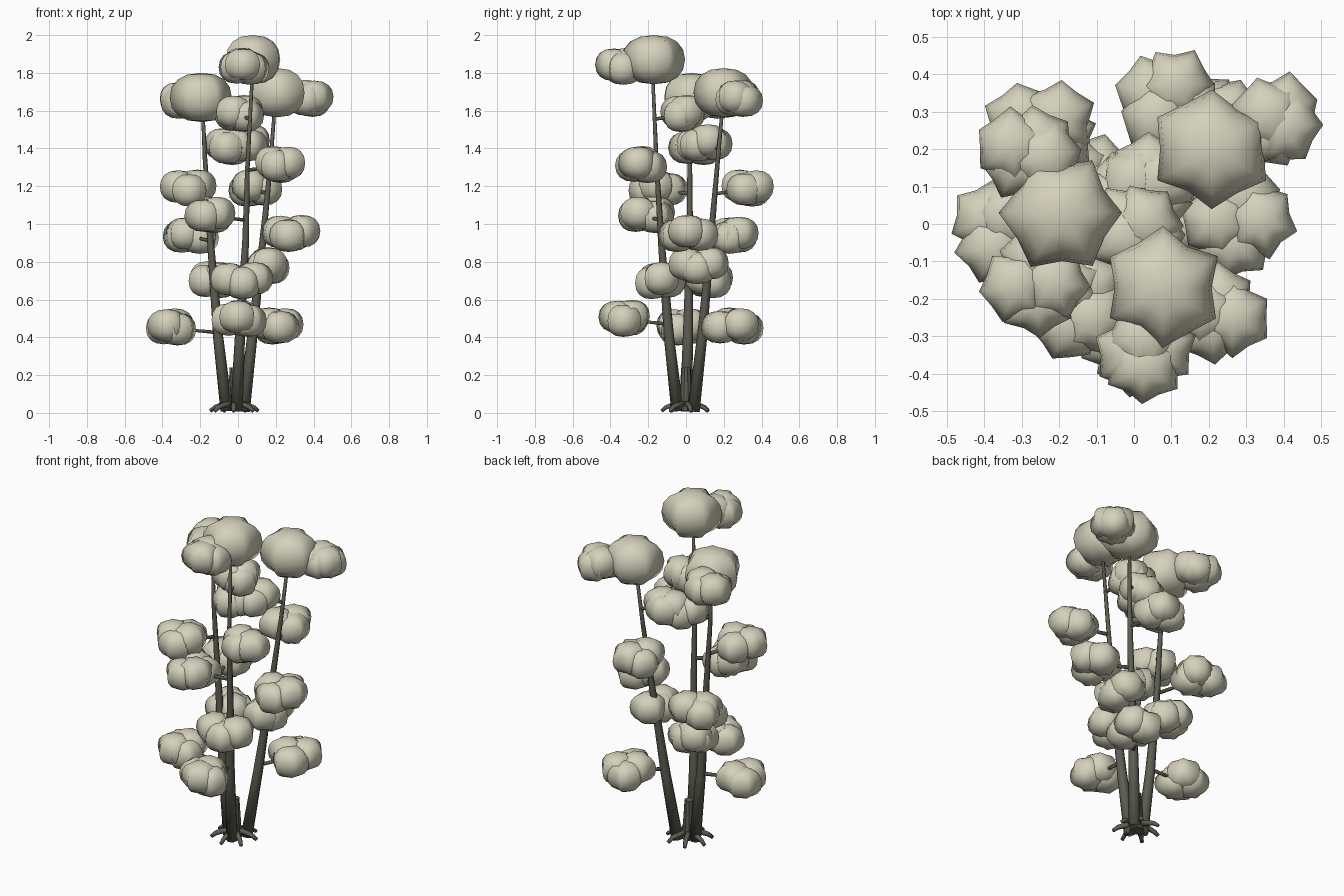
import bpy, bmesh, math, random
from mathutils import Vector

if "Cube" in bpy.data.objects:
    bpy.data.objects.remove(bpy.data.objects["Cube"])

random.seed(4)


def material(name, rgb):
    m = bpy.data.materials.new(name)
    m.diffuse_color = (*rgb, 1)
    m.use_nodes = True
    m.node_tree.nodes["Principled BSDF"].inputs["Base Color"].default_value = m.diffuse_color
    return m


LEAF = material("leaf", (.66, .64, .50))
BARK = material("bark", (.11, .11, .085))


def finish(name, bm, mat):
    me = bpy.data.meshes.new(name)
    bm.to_mesh(me)
    bm.free()
    for p in me.polygons:
        p.use_smooth = True
    me.materials.append(mat)
    ob = bpy.data.objects.new(name, me)
    bpy.context.collection.objects.link(ob)
    return ob


def add_tube(bm, pts, radii, sides=8):
    # tapered tube with capped ends
    pts = [Vector(p) for p in pts]
    rings = []
    for i, p in enumerate(pts):
        d = (pts[min(i + 1, len(pts) - 1)] - pts[max(i - 1, 0)]).normalized()
        ref = Vector((1, 0, 0)) if abs(d.z) > 0.8 else Vector((0, 0, 1))
        u = d.cross(ref).normalized()
        v = d.cross(u)
        rings.append([bm.verts.new(p + radii[i] * (u * math.cos(a) + v * math.sin(a)))
                      for a in (2 * math.pi * k / sides for k in range(sides))])
    for r0, r1 in zip(rings, rings[1:]):
        for k in range(sides):
            n = (k + 1) % sides
            bm.faces.new((r0[k], r0[n], r1[n], r1[k]))
    bm.faces.new(rings[0][::-1])
    bm.faces.new(rings[-1])
    bmesh.ops.recalc_face_normals(bm, faces=bm.faces)


def add_lobe(bm, c, r, h, turn=None):
    # full, flattened low-poly ball with an uneven star-shaped outline
    turn = random.uniform(0, 6.28) if turn is None else turn
    vs = bmesh.ops.create_uvsphere(bm, u_segments=12, v_segments=8, radius=1)["verts"]
    jit = [random.uniform(-0.05, 0.05) for _ in range(12)]
    for v in vs:
        a = math.atan2(v.co.y, v.co.x)
        k = round(a / (math.pi / 6)) % 12
        f = r * (0.95 + (-0.1 if k % 2 else 0.09) + jit[k])
        rho = math.hypot(v.co.x, v.co.y) ** .85 * f
        z = math.copysign(abs(v.co.z) ** .9, v.co.z)
        v.co = Vector((c[0] + rho * math.cos(a + turn),
                       c[1] + rho * math.sin(a + turn), c[2] + z * h))


def trunk_at(path, z):
    for p, q in zip(path, path[1:]):
        if z <= q[2]:
            return Vector(p).lerp(Vector(q), (z - p[2]) / (q[2] - p[2]))
    return Vector(path[-1])


# three leaning trunks
trunks = {
    "left": [(-.06, 0, .01), (-.105, .01, .4), (-.145, .02, .9), (-.175, .02, 1.35), (-.19, .03, 1.67)],
    "back": [(.03, .04, .01), (.075, .085, .4), (.13, .13, .9), (.17, .165, 1.3), (.2, .2, 1.69)],
    "front": [(-.008, -.045, .01), (.01, -.09, .4), (.04, -.13, .9), (.05, -.155, 1.3), (.08, -.18, 1.87)],
}
for name, path in trunks.items():
    bm = bmesh.new()
    add_tube(bm, path, [.033, .027, .018, .012, .008])
    finish(name + "_trunk", bm, BARK)

# central stump and spreading roots
bm = bmesh.new()
add_tube(bm, [(-.02, 0, .01), (-.02, 0, .24)], [.04, .025], 10)
stump = finish("stump", bm, BARK)
bpy.context.view_layer.objects.active = stump
stump.select_set(True)
bpy.ops.object.shade_smooth_by_angle()
bm = bmesh.new()
for k in range(7):
    a = 2 * math.pi * k / 7 + 0.2
    add_tube(bm, [(-.02 + d * math.cos(a), d * math.sin(a), z)
                  for d, z in ((.02, .05), (.07, .042), (.105, .03), (.13, .01))],
             [.018, .015, .013, .010], 6)
finish("roots", bm, BARK)

# crowns: large ball on top of each trunk
crowns = {"left": (-.192, .03, 1.67, 0), "back": (.208, .2, 1.695, .52), "front": (.077, -.17, 1.87, .52)}
for name, (x, y, z, turn) in crowns.items():
    bm = bmesh.new()
    add_lobe(bm, (x, y, z), .157, .13, turn)
    finish(name + "_crown", bm, LEAF)

# leaf clusters: trunk, centre, half extents in x and y
clusters = [
    ("left", (-.36, -.02, .455), .14, .14), ("front", (0, -.32, .5), .15, .13),
    ("back", (.21, .25, .46), .14, .165), ("left", (-.135, .12, .705), .135, .13),
    ("front", (.02, -.145, .7), .165, .13), ("back", (.155, .065, .78), .115, .155),
    ("left", (-.245, .255, .94), .165, .125), ("back", (.28, .01, .95), .15, .155),
    ("front", (-.15, -.215, 1.05), .14, .155), ("left", (-.265, -.15, 1.19), .145, .15),
    ("back", (.09, .325, 1.19), .14, .145), ("front", (.225, -.24, 1.315), .135, .13),
    ("left", (-.04, .05, 1.41), .13, .14), ("back", (.04, .105, 1.43), .13, .135),
    ("front", (.005, -.015, 1.585), .13, .125), ("left", (-.285, .19, 1.655), .145, .12),
    ("back", (.38, .275, 1.665), .12, .125), ("front", (.03, -.345, 1.835), .13, .13),
]
for i, (tname, c, ex, ey) in enumerate(clusters):
    bm = bmesh.new()
    start = random.uniform(0, 6.28)
    R = .1
    for k in range(4):
        a = start + k * math.pi / 2 + random.uniform(-.3, .3)
        add_lobe(bm, (c[0] + (ex - R + .006) * math.cos(a), c[1] + (ey - R + .006) * math.sin(a),
                      c[2] + (-.012, .012, -.006, .008)[k]), R, .086)
    finish("leaf_cluster_%02d" % (i + 1), bm, LEAF)
    # twig joining the cluster to its trunk
    root = trunk_at(trunks[tname], c[2] - .03)
    tip = Vector(c)
    mid = root.lerp(tip, .5) + Vector((0, 0, -.003))
    bm = bmesh.new()
    add_tube(bm, [root, mid, tip], [.011, .009, .006], 6)
    finish("twig_%02d" % (i + 1), bm, BARK)
